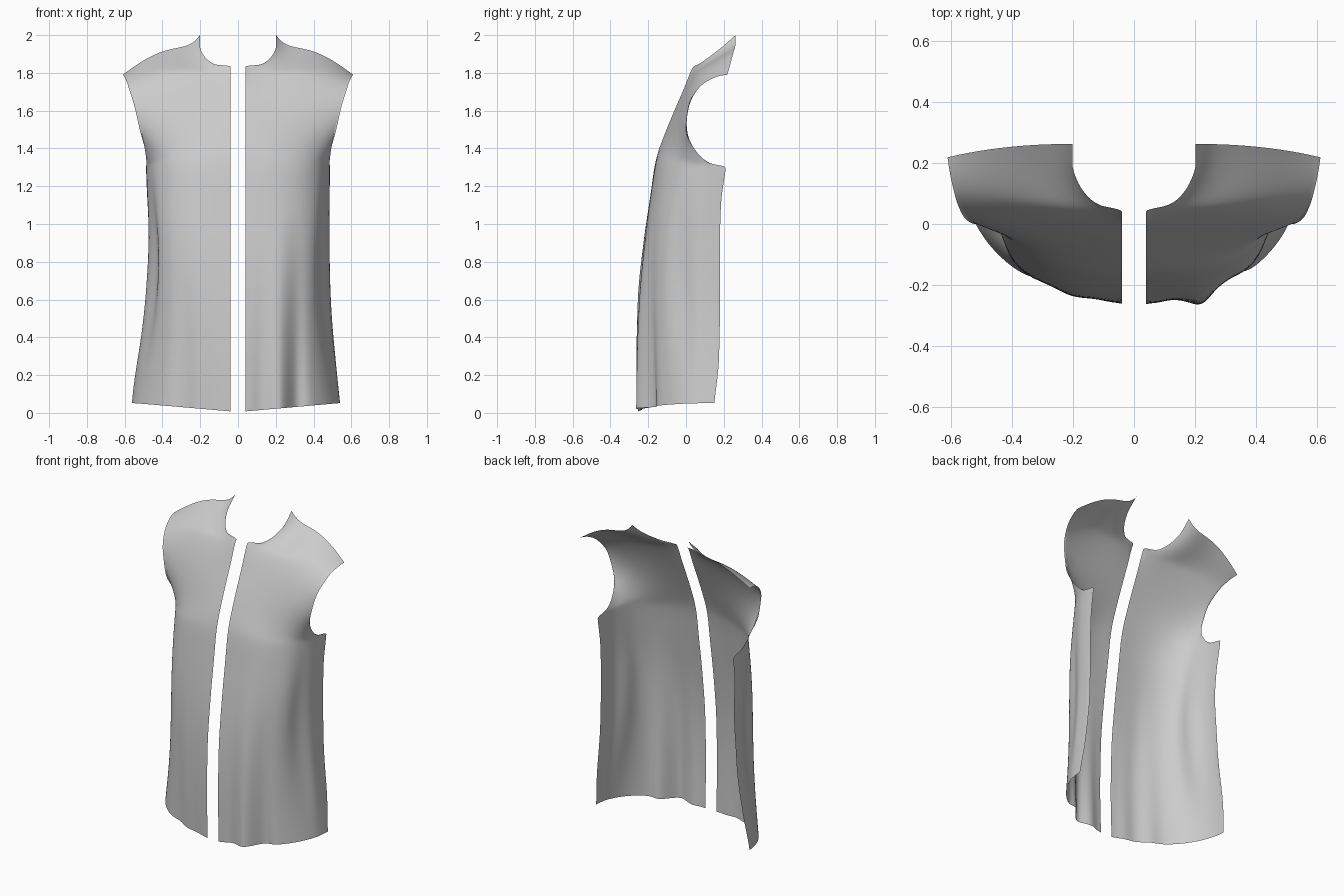
import bpy, bmesh
from math import sin, cos, pi, exp, radians

if "Cube" in bpy.data.objects:
    bpy.data.objects.remove(bpy.data.objects["Cube"])

# Rows up the panel: centre/neck edge point, side/armhole edge point,
# and how many degrees of the body ellipse the row wraps around
ROWS = [
    ((.04, -.255, .008), (.54, .15, .052), 90),
    ((.04, -.262, .3), (.515, .175, .3), 90),
    ((.04, -.255, .6), (.49, .18, .6), 90),
    ((.04, -.225, .9), (.485, .18, .9), 90),
    ((.04, -.19, 1.14), (.485, .185, 1.1), 90),
    ((.04, -.165, 1.31), (.487, .21, 1.295), 90),
    ((.04, -.146, 1.385), (.485, .12, 1.325), 84),
    ((.04, -.113, 1.475), (.492, .05, 1.39), 78),
    ((.04, -.07, 1.58), (.52, .0, 1.5), 66),
    ((.04, -.018, 1.7), (.55, .015, 1.63), 50),
    ((.04, .04, 1.833), (.575, .06, 1.71), 35),
    ((.12, .065, 1.845), (.59, .11, 1.755), 30),
    ((.18, .13, 1.89), (.602, .165, 1.78), 30),
    ((.202, .2, 1.945), (.607, .195, 1.787), 30),
    ((.202, .262, 2.0), (.61, .218, 1.79), 30),
]
COLS, STEPS, RELAX = 60, 7, 18


def bump(t, centre, width):
    return exp(-((t - centre) / width) ** 2)


def tangent(a, b, c):
    """Monotone slope, so the panel corners do not overshoot."""
    d0, d1 = b - a, c - b
    return 0 if d0 * d1 <= 0 else 2 * d0 * d1 / (d0 + d1)


def spline(vals, t):
    i = min(int(t), len(vals) - 2)
    f = t - i
    a, b = vals[i], vals[i + 1]
    ma = tangent(vals[i - 1], a, b) if i > 0 else b - a
    mb = tangent(a, b, vals[i + 2]) if i + 2 < len(vals) else b - a
    return ((2*f**3 - 3*f*f + 1) * a + (f**3 - 2*f*f + f) * ma
            + (3*f*f - 2*f**3) * b + (f**3 - f*f) * mb)


def row_point(row, u):
    """Superelliptical arc around the body, fullest at the chest;
    short flat arcs near the shoulder."""
    (x0, y0, z0), (x1, y1, z1), degrees = row
    a = radians(degrees)
    p = 1 - .28 * bump(z0, 1.1, .65)
    sx = (sin(u * a) / sin(a)) ** p
    sy = (1 - max(0, cos(u * a)) ** p) / (1 - max(0, cos(a)) ** p)
    crown = sin(pi * u) * (.026 - .17 * exp(-6 * u)) * max(0, (z0 - 1.6) / .4) ** 1.5
    return x0 + (x1 - x0) * sx, y0 + (y1 - y0) * sy, z0 + (z1 - z0) * sx + crown


def drape_right(x, y, z, u):
    low = max(0, 1 - z / 1.1) ** 1.3
    y += low * (-.034 * bump(x, .22, .05) + .035 * bump(x, .31, .045) + .012 * bump(x, .12, .04))
    x -= .025 * bump(u, .75, .13) * bump(z, .75, .35)
    x += .008 * bump(u, .85, .06) * bump(z, .55, .4)
    return x, y, z


def drape_left(x, y, z, u):
    low = max(0, 1 - z / 1.1)
    y += low * (.014 * bump(x, .13, .06) + .02 * bump(x, .28, .06))
    x -= .04 * bump(u, .78, .12) * bump(z, .75, .35)
    x += u * u * (.022 * bump(z, .1, .3) - .013 * bump(z, .93, .2))
    return x, y, z


def make_panel(name, side, drape):
    bm = bmesh.new()
    n = (len(ROWS) - 1) * STEPS
    grid = []
    for c in range(COLS + 1):
        u = c / COLS
        axes = list(zip(*[row_point(r, u) for r in ROWS]))
        col = []
        for r in range(n + 1):
            x, y, z = drape(*[spline(a, r / STEPS) for a in axes], u)
            col.append(bm.verts.new((side * x, y, z)))
        grid.append(col)
    for a, b in zip(grid, grid[1:]):
        for r in range(n):
            quad = [a[r], b[r], b[r + 1], a[r + 1]]
            bm.faces.new(quad if side > 0 else quad[::-1])
    # Relax the cloth up the panel, keeping its outline fixed
    for _ in range(RELAX):
        for col in grid[1:-1]:
            mid = [(col[r - 1].co + col[r + 1].co) / 2 for r in range(1, n)]
            for v, m in zip(col[1:-1], mid):
                v.co = v.co.lerp(m, .5)
    mesh = bpy.data.meshes.new(name)
    bm.to_mesh(mesh)
    bm.free()
    mesh.shade_smooth()
    ob = bpy.data.objects.new(name, mesh)
    bpy.context.collection.objects.link(ob)


# Two open front panels of the vest
make_panel("vest_front_panel_right", 1, drape_right)
make_panel("vest_front_panel_left", -1, drape_left)
